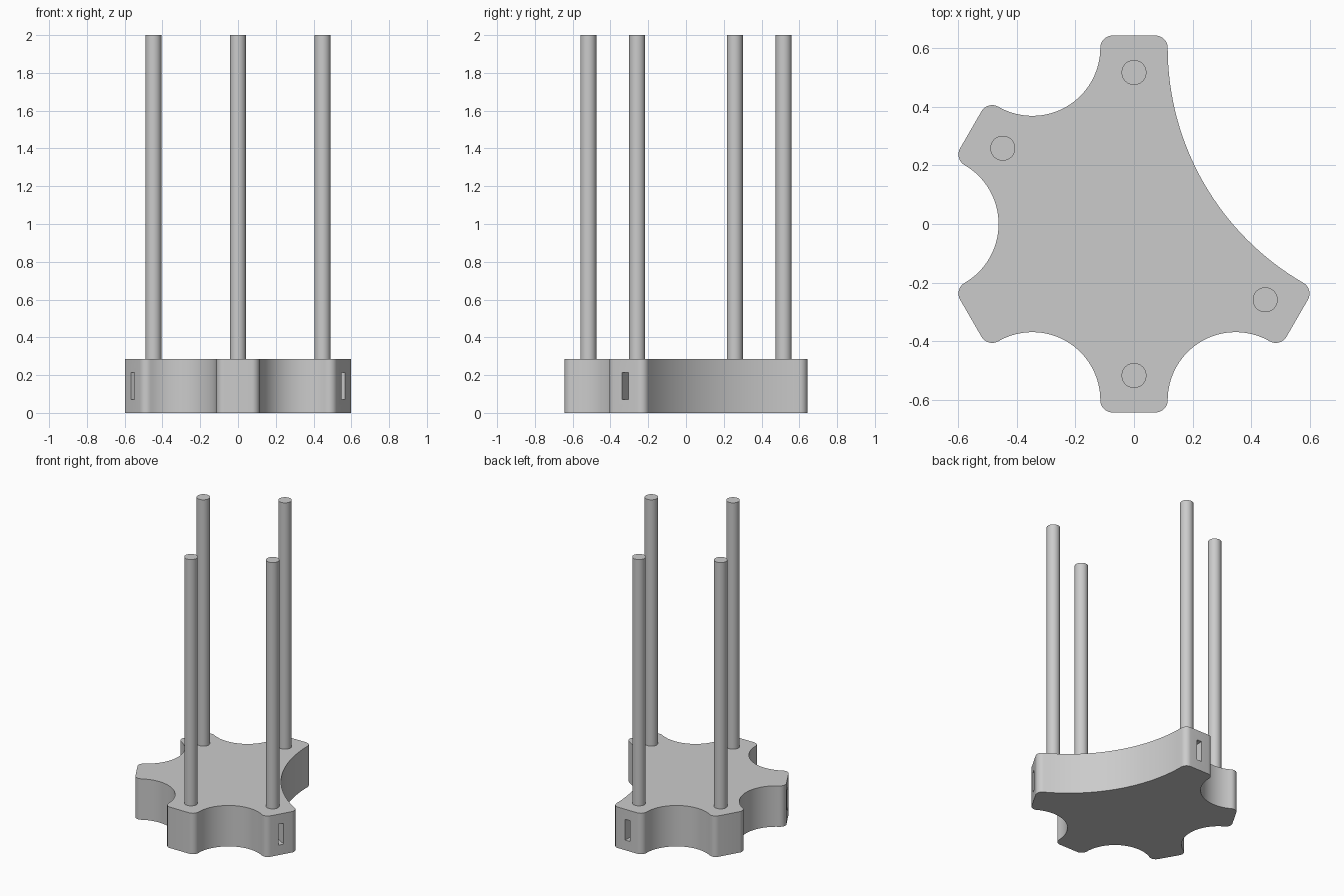
import bpy
import bmesh
from math import cos, sin, radians
from mathutils import Matrix, Vector

default = bpy.data.objects.get("Cube")
if default:
    bpy.data.objects.remove(default, do_unlink=True)

HEIGHT = 0.285        # base thickness
REACH = 0.643         # arm tip distance from the centre
HALF_WIDTH = 0.115    # half width of an arm
FILLET = 0.042        # rounded arm corners
ROD_DIST, ROD_RADIUS = 0.517, 0.0425
ARMS = [90, 150, 210, 270, 330]
ROD_ARMS = [90, 150, 270, 330]
SLOT_ARMS = [90, 210, 330]

grey = bpy.data.materials.new("plain grey")
grey.use_nodes = True
grey.diffuse_color = (0.6, 0.6, 0.6, 1)
grey.node_tree.nodes["Principled BSDF"].inputs["Base Color"].default_value = (0.6, 0.6, 0.6, 1)


def polar(dist, deg):
    return Vector((dist * cos(radians(deg)), dist * sin(radians(deg)), 0))


def arc(centre, radius, start, sweep, steps):
    return [centre + polar(radius, start + sweep * i / steps) for i in range(steps + 1)]


def make_object(name, bm):
    bmesh.ops.recalc_face_normals(bm, faces=bm.faces)
    mesh = bpy.data.meshes.new(name)
    bm.to_mesh(mesh)
    bm.free()
    obj = bpy.data.objects.new(name, mesh)
    bpy.context.collection.objects.link(obj)
    mesh.materials.append(grey)
    return obj


def select(obj):
    bpy.ops.object.select_all(action='DESELECT')
    obj.select_set(True)
    bpy.context.view_layer.objects.active = obj


def smooth(obj):
    select(obj)
    bpy.ops.object.shade_smooth_by_angle(angle=radians(30))


# Base outline: rounded arm tips joined by tangent scallops
outline = []
shoulder = REACH - FILLET
for i, deg in enumerate(ARMS):
    for side in (-1, 1):
        centre = polar(shoulder, deg) + polar(side * (HALF_WIDTH - FILLET), deg + 90)
        outline += arc(centre, FILLET, deg - 90 if side < 0 else deg, 90, 8)
    gap = (ARMS[(i + 1) % len(ARMS)] - deg) % 360
    dist = shoulder / cos(radians(gap / 2))
    radius = dist * sin(radians(gap / 2)) - HALF_WIDTH
    outline += arc(polar(dist, deg + gap / 2), radius, deg - 90, gap - 180, 32)[1:-1]

bm = bmesh.new()
bottom = bm.faces.new([bm.verts.new(p) for p in outline])
top = bmesh.ops.extrude_face_region(bm, geom=[bottom])["geom"]
bmesh.ops.translate(bm, vec=(0, 0, HEIGHT),
                    verts=[v for v in top if isinstance(v, bmesh.types.BMVert)])
base = make_object("base", bm)

# Upright slots cut into alternate arm tips
bm = bmesh.new()
for deg in SLOT_ARMS:
    place = (Matrix.Translation(polar(REACH, deg) + Vector((0, 0, HEIGHT / 2)))
             @ Matrix.Rotation(radians(deg), 4, 'Z')
             @ Matrix.Diagonal((0.24, 0.037, 0.145, 1)))
    bmesh.ops.create_cube(bm, size=1, matrix=place)
cutter = make_object("slot_cutter", bm)
cutter.hide_render = True
cut = base.modifiers.new("slots", 'BOOLEAN')
cut.operation = 'DIFFERENCE'
cut.solver = 'EXACT'
cut.object = cutter
select(base)
bpy.ops.object.modifier_apply(modifier=cut.name)
bpy.data.objects.remove(cutter, do_unlink=True)
smooth(base)

# Tall round rods, seated slightly into the base
foot = HEIGHT - 0.03
for number, deg in enumerate(ROD_ARMS, 1):
    bm = bmesh.new()
    centre = polar(ROD_DIST, deg) + Vector((0, 0, (foot + 2) / 2))
    bmesh.ops.create_cone(bm, cap_ends=True, segments=48, radius1=ROD_RADIUS,
                          radius2=ROD_RADIUS, depth=2 - foot,
                          matrix=Matrix.Translation(centre))
    smooth(make_object(f"rod_{number}", bm))
